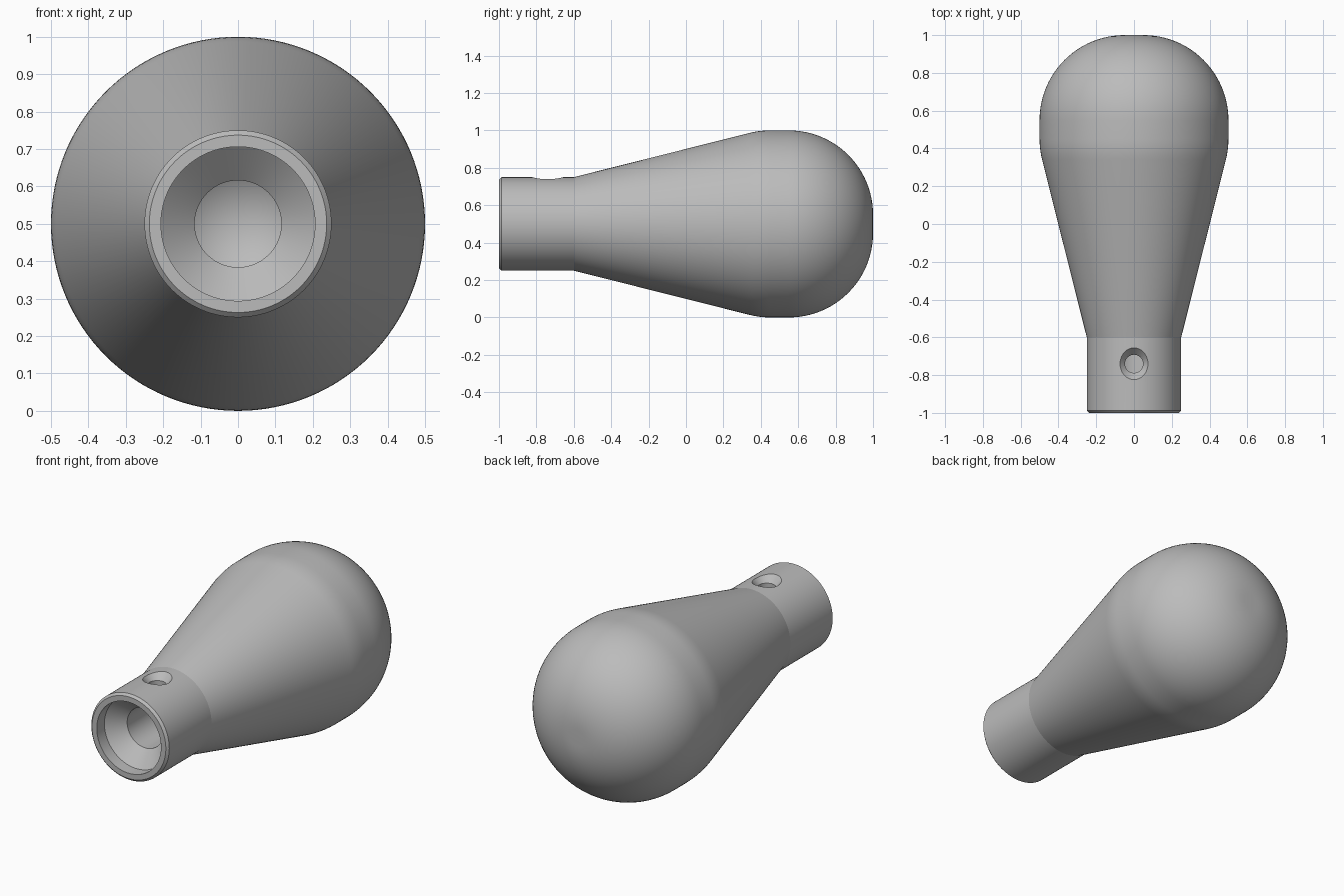
import bpy, bmesh, math
from mathutils import Vector

cube = bpy.data.objects.get("Cube")
if cube:
    bpy.data.objects.remove(cube, do_unlink=True)

grey = bpy.data.materials.new("mid grey")
grey.use_nodes = True
colour = (0.5, 0.5, 0.5, 1)
grey.diffuse_color = colour
grey.node_tree.nodes["Principled BSDF"].inputs["Base Color"].default_value = colour


def lathe(name, profile, along, out, origin, steps):
    """Revolve (distance along axis, radius) points into a closed solid."""
    bm = bmesh.new()
    verts = [bm.verts.new(along * a + out * r) for a, r in profile]
    edges = [bm.edges.new(pair) for pair in zip(verts, verts[1:])]
    bmesh.ops.spin(bm, geom=verts + edges, cent=(0, 0, 0), axis=along,
                   angle=math.tau, steps=steps, use_merge=True)
    bmesh.ops.remove_doubles(bm, verts=bm.verts, dist=1e-5)
    bmesh.ops.recalc_face_normals(bm, faces=bm.faces)
    mesh = bpy.data.meshes.new(name)
    bm.to_mesh(mesh)
    bm.free()
    mesh.materials.append(grey)
    obj = bpy.data.objects.new(name, mesh)
    obj.location = origin
    bpy.context.collection.objects.link(obj)
    return obj


def arc(centre, start, end, count):
    """Points of the rounded bulb; angles run from the neck to the tip."""
    angles = [math.radians(start + (end - start) * i / count) for i in range(count + 1)]
    return [(centre - 0.45 * math.cos(t), 0.05 + 0.45 * math.sin(t)) for t in angles]


# Stepped bore, rim, neck, taper and rounded bulb in one profile
bore = [(-0.43, 0), (-0.5, 0.116), (-0.85, 0.116), (-0.93, 0.206), (-1, 0.206)]
neck = [(-1, 0.237), (-0.987, 0.25), (-0.6, 0.25)]
bulb = arc(0.45, 76, 90, 5) + arc(0.55, 90, 180, 24) + [(1, 0)]
handle = lathe("handle", bore + neck + bulb, Vector((0, 1, 0)), Vector((0, 0, 1)),
               (0, 0, 0.5), 128)

# Countersunk screw hole through the top of the neck
hole = [(0, 0), (0, 0.048), (0.21, 0.048), (0.24, 0.075), (0.3, 0.13), (0.3, 0)]
cutter = lathe("screw_hole_cutter", hole, Vector((0, 0, 1)), Vector((1, 0, 0)),
               (0, -0.74, 0.5), 48)
cutter.hide_render = True
cut = handle.modifiers.new("screw hole", "BOOLEAN")
cut.operation = "DIFFERENCE"
cut.solver = "EXACT"
cut.object = cutter

bpy.ops.object.select_all(action="DESELECT")
handle.select_set(True)
bpy.context.view_layer.objects.active = handle
bpy.ops.object.modifier_apply(modifier=cut.name)
bpy.data.objects.remove(cutter, do_unlink=True)
bpy.ops.object.shade_smooth_by_angle(angle=math.radians(12))
